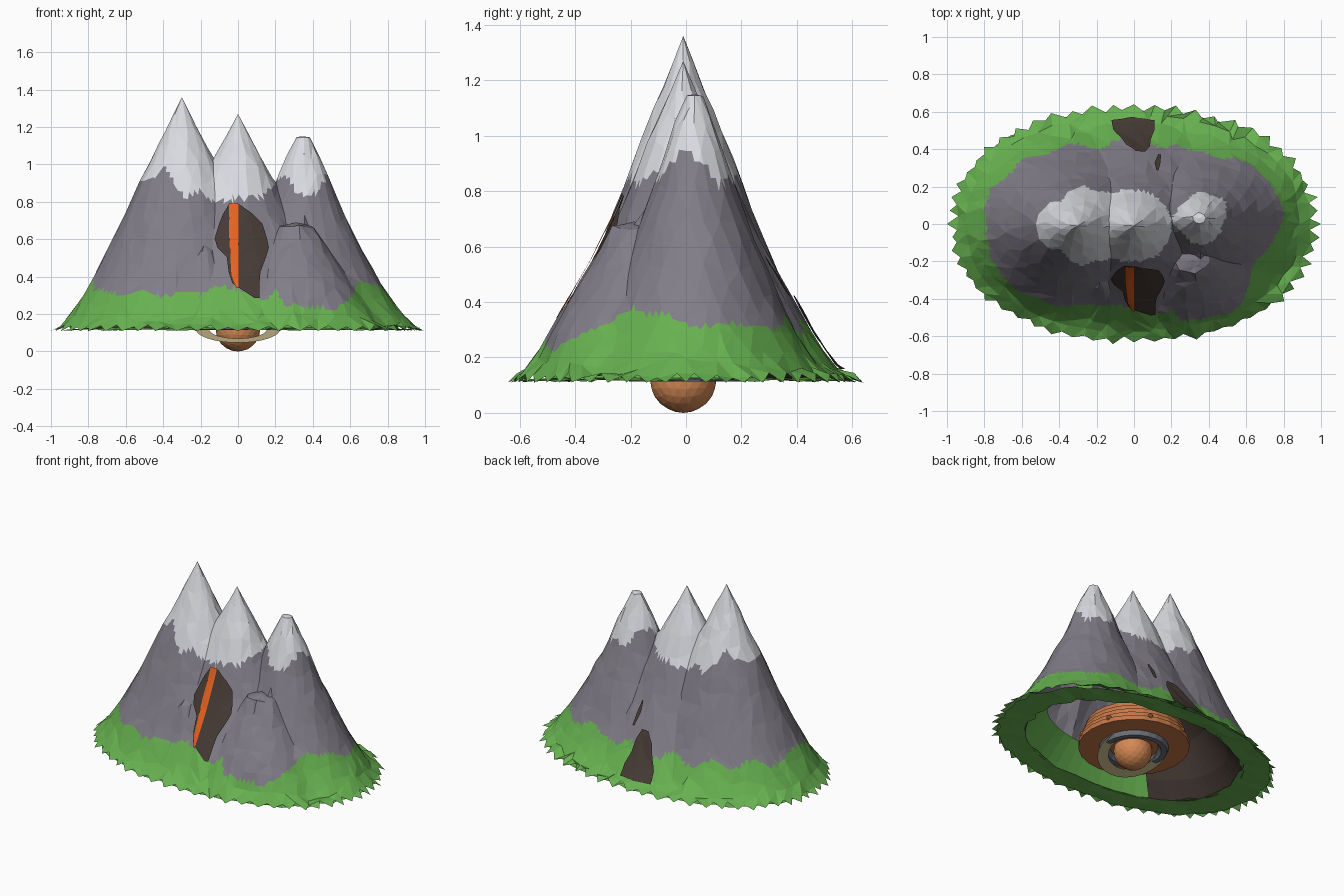
import bpy, bmesh, math, random
from mathutils import Vector, Matrix
from mathutils.geometry import delaunay_2d_cdt
from mathutils.bvhtree import BVHTree

if "Cube" in bpy.data.objects:
    bpy.data.objects.remove(bpy.data.objects["Cube"])

random.seed(7)
BASE = 0.11


def material(name, rgb):
    m = bpy.data.materials.new(name)
    m.diffuse_color = (*rgb, 1)
    m.use_nodes = True
    m.node_tree.nodes["Principled BSDF"].inputs["Base Color"].default_value = m.diffuse_color
    return m


rock = material("rock grey", (0.22, 0.205, 0.245))
snow = material("snow white", (0.70, 0.71, 0.75))
grass = material("grass green", (0.135, 0.44, 0.08))
cave = material("cave brown", (0.06, 0.042, 0.035))
orange = material("beam orange", (0.78, 0.12, 0.015))
clay = material("clay orange", (0.54, 0.18, 0.06))
amber = material("planet orange", (0.66, 0.25, 0.09))
tan = material("ring tan", (0.60, 0.49, 0.26))
steel = material("steel grey", (0.15, 0.165, 0.20))


def add_mesh(name, verts, faces, mats):
    me = bpy.data.meshes.new(name)
    me.from_pydata(verts, [], faces)
    for m in mats:
        me.materials.append(m)
    ob = bpy.data.objects.new(name, me)
    bpy.context.collection.objects.link(ob)
    return ob


# Each peak: centre x, centre y, x stretch, y stretch, profile of (distance, height)
CONES = [
    (-0.30, -0.01, 1.0, 0.82, [(0, 1.36), (.11, 1.14), (.18, 1.0), (.32, .7), (.47, .4), (.58, .22), (.64, .145), (.7, .11)]),
    (0.0, -0.01, 1.25, 1.0, [(0, 1.27), (.06, 1.13), (.13, .98), (.2, .79), (.33, .52), (.44, .33), (.52, .2), (.57, .145), (.64, .11)]),
    (0.35, 0.03, 1.0, 0.80, [(0, 1.15), (.035, 1.145), (.12, .98), (.2, .77), (.39, .4), (.52, .21), (.58, .145), (.65, .11)]),
    (0.31, -0.19, 1.0, 0.85, [(0, .69), (.09, .67), (.2, .51), (.33, .33), (.43, .19), (.5, .11)]),
    (-0.18, -0.31, 1.0, 0.75, [(0, .57), (.04, .54), (.14, .36), (.22, .22), (.3, .11)]),
]
# Snow and grass lines as (x, height)
SNOW = [(-.55, .9), (-.45, .93), (-.39, .99), (-.33, .88), (-.28, .82), (-.2, .86), (-.14, .8), (.05, .82),
        (.13, .83), (.17, .87), (.23, .94), (.28, .93), (.31, .86), (.37, .82), (.43, .86), (.47, .84)]
GRASS = [(-.75, .33), (-.6, .3), (-.5, .33), (-.4, .29), (-.3, .33), (-.2, .3), (-.1, .36), (0, .33), (.15, .27),
         (.2, .33), (.25, .25), (.4, .24), (.5, .23), (.55, .24), (.6, .28), (.65, .38), (.75, .36)]


def interp(table, d):
    if d <= table[0][0]:
        return table[0][1]
    for (d0, z0), (d1, z1) in zip(table, table[1:]):
        if d <= d1:
            return z0 + (z1 - z0) * (d - d0) / (d1 - d0)
    return table[-1][1]


def cone_height(c, x, y):
    return interp(c[4], math.hypot((x - c[0]) / c[2], (y - c[1]) / c[3]))


def edge_ratio(x, y):
    return math.hypot(x, y / 0.64)


def height(x, y):
    skirt = BASE + 0.33 * max(0, 1 - edge_ratio(x, y))
    return max([skirt] + [cone_height(c, x, y) for c in CONES])


pts, zs = [], []


def add_point(x, y, z, gap=0.0):
    p = Vector((x, y))
    if gap == 0 or all((p - q).length > gap for q in pts):
        pts.append(p)
        zs.append(z)


# Summits, then points along the valleys where the peaks meet
for c in CONES:
    add_point(c[0], c[1], height(c[0], c[1]))
for c in CONES:
    for i in range(60):
        ca, sa = math.cos(math.tau * i / 60), math.sin(math.tau * i / 60)
        for k in range(4, 130):
            x, y = c[0] + c[2] * .005 * k * ca, c[1] + c[3] * .005 * k * sa
            if cone_height(c, x, y) < height(x, y) - 1e-4:
                if edge_ratio(x, y) < .87:
                    add_point(x, y, height(x, y), .028)
                break
# Rings round each peak, kept where that peak is the surface
for c in CONES:
    dmax = c[4][-1][0]
    steps = max(6, round(dmax / 0.045))
    radii = [dmax * (k / steps) for k in range(1, steps + 1)]
    if c[4][1][0] < 0.04:
        radii.insert(0, c[4][1][0])
    for k, r in enumerate(radii):
        n = int(8 + 34 * r / 0.7)
        for i in range(n):
            a = math.tau * (i + 0.5 * (k % 2) + random.uniform(-.2, .2)) / n
            rr = r + random.uniform(-.01, .01) * min(1, k)
            x, y = c[0] + c[2] * rr * math.cos(a), c[1] + c[3] * rr * math.sin(a)
            if edge_ratio(x, y) < 0.89 and cone_height(c, x, y) > height(x, y) - 1e-5:
                add_point(x, y, height(x, y) + (random.uniform(-.01, .01) if k else 0), .017)


# Grass fringe: an inner ring and a ragged outer edge of tips and notches
def rim(a, r):
    f = r * (abs(math.cos(a)) ** 2.2 + abs(math.sin(a)) ** 2.2) ** (-1 / 2.2)
    return Vector((f * math.cos(a), .645 * f * math.sin(a)))


for i in range(64):
    p = rim(math.tau * i / 64, random.uniform(.88, .905))
    add_point(p.x, p.y, min(.19, height(*p)) + random.uniform(-.01, .012))
n_in, EDGE = len(pts), 112
for i in range(EDGE):
    r = random.uniform(.965, 1.0) if i % 2 == 0 else random.uniform(.93, .96)
    p = rim(math.tau * (i + random.uniform(-.3, .3) * (i % 2)) / EDGE, 1.0 if i in (0, EDGE // 2) else r)
    add_point(p.x, p.y, BASE + (i % 2) * random.uniform(.015, .035))

v2, _, tris, orig, _, _ = delaunay_2d_cdt(pts, [], [], 0, 1e-5)
verts = [(v.x, v.y, zs[o[0]]) for v, o in zip(v2, orig)]
outer = [o[0] >= n_in for o in orig]
tip = [o[0] >= n_in and (o[0] - n_in) % 2 == 0 for o in orig]
faces = []
for t in tris:
    if all(outer[i] for i in t) and sum(tip[i] for i in t) >= 2:
        continue
    a, b, c = (v2[i] for i in t)
    faces.append(tuple(t) if (b - a).cross(c - a) > 0 else tuple(reversed(t)))
surface = BVHTree.FromPolygons([Vector(v) for v in verts], faces)

mountain = add_mesh("mountain", verts, faces, [rock, snow, grass])
bm = bmesh.new()
bm.from_mesh(mountain.data)
bmesh.ops.subdivide_edges(bm, edges=bm.edges[:], cuts=2, use_grid_fill=True)
bm.to_mesh(mountain.data)
bm.free()
for p in mountain.data.polygons:
    x, y, z = p.center
    snow_line = max(.83, .96 - 1.1 * abs(y)) if x > .43 else interp(SNOW, x)
    if y < -.15:
        grass_line = interp(GRASS, x)
    else:
        grass_line = .3 + .05 * abs(x) + .025 * math.sin(21 * x + 13 * y)
    p.material_index = 1 if z > snow_line else 2 if z < grass_line else 0


# Painted plates laid over the slope; rows are (z, left x, right x)
def drape(name, rows, side, mat, lift, cols=8):
    grid = []
    for (z0, l0, r0), (z1, l1, r1) in zip(rows, rows[1:]):
        for t in (0, .25, .5, .75):
            grid.append((z0 + (z1 - z0) * t, l0 + (l1 - l0) * t, r0 + (r1 - r0) * t))
    grid.append(rows[-1])
    vs, w = [], cols + 1
    for z, l, r in grid:
        for j in range(w):
            x = l + (r - l) * j / cols
            hit = surface.ray_cast(Vector((x, side * 3, z)), Vector((0, -side, 0)))[0]
            vs.append((x, (hit.y if hit else side * .4) + side * lift, z + lift * 0.4))
    fs = [(i * w + j, i * w + j + 1, (i + 1) * w + j + 1, (i + 1) * w + j)[::1 if side > 0 else -1]
          for i in range(len(grid) - 1) for j in range(cols)]
    return add_mesh(name, vs, fs, [mat])


drape("front_cave", [(.78, -.05, .01), (.73, -.08, .08), (.68, -.1, .13), (.6, -.125, .155),
                     (.55, -.11, .165), (.5, -.06, .15), (.42, -.05, .12), (.36, -.03, .115),
                     (.28, .09, .115)], -1, cave, .012)
drape("orange_beam", [(.785, -.047, .002), (.6, -.047, .002), (.4, -.035, .002), (.335, -.01, .002)],
      -1, orange, .018, 3)
drape("back_cave", [(.155, -.12, .11), (.22, -.11, .11), (.29, -.07, .09), (.36, -.04, .085),
                    (.42, .01, .06)], 1, cave, .01)
drape("back_crack", [(.42, .13, .145), (.5, .11, .14), (.56, .12, .13)], 1, cave, .01, 3)


# Lathe helper for turned parts
def lathe(name, prof, mat, segs=24, tilt=0.0, centre=(0, 0, 0)):
    m = Matrix.Translation(centre) @ Matrix.Rotation(tilt, 4, 'X')
    vs = [m @ Vector((r * math.cos(math.tau * i / segs), r * math.sin(math.tau * i / segs), z))
          for r, z in prof for i in range(segs)]
    fs = [(k * segs + i, k * segs + (i + 1) % segs, (k + 1) * segs + (i + 1) % segs, (k + 1) * segs + i)
          for k in range(len(prof) - 1) for i in range(segs)]
    return add_mesh(name, vs, fs, [mat])


# Stepped hull hidden in the hollow
steps = [(0.002, .145)]
for k in range(5):
    steps += [(.345 - .012 * k, .145 + .031 * k), (.345 - .012 * k, .145 + .031 * (k + 1))]
steps.append((0.002, .30))
lathe("inner_hull", steps, clay)
lathe("hull_collar", [(.15, .144), (.17, .114), (.205, .114), (.215, .144)], steel)
lathe("planet_ring", [(.225, 0), (.155, 0)], tan, 32, math.radians(19), (0, -.01, .12))


def ball(name, r, loc, sub, mat):
    bm = bmesh.new()
    bmesh.ops.create_icosphere(bm, subdivisions=sub, radius=r, matrix=Matrix.Translation(loc))
    me = bpy.data.meshes.new(name)
    bm.to_mesh(me)
    bm.free()
    me.materials.append(mat)
    bpy.context.collection.objects.link(bpy.data.objects.new(name, me))


ball("planet", .12, (0, -.01, .12), 3, amber)
for i in range(8):
    a = math.tau * (i + .5) / 8
    ball("hull_stud", .02, (.335 * math.cos(a), .335 * math.sin(a), .18), 1, clay)


# Underside of the turf, and walls of the hollow: brown on one side, green on the other
def lining(name, a0, a1, prof, mat, n=24, jitter=0.0):
    vs, k = [], len(prof)
    for i in range(n + 1):
        random.seed(i % n)
        a = math.radians(a0 + (a1 - a0) * i / n)
        for r, z in prof:
            r += random.uniform(-jitter, jitter)
            vs.append((*rim(a, r), z + random.uniform(0, jitter * .6)))
    fs = [(i * k + j, i * k + j + 1, i * k + k + j + 1, i * k + k + j) for i in range(n) for j in range(k - 1)]
    return add_mesh(name, vs, fs, [mat])


lining("turf_underside", 0, 360, [(.94, .111), (.84, .115), (.74, .12)], grass, 60, .018)
lining("cave_wall", 100, 234, [(.76, .125), (.65, .22), (.5, .40), (.3, .55)], cave)
lining("turf_wall", 234, 395, [(.76, .125), (.68, .22), (.6, .31)], grass)
